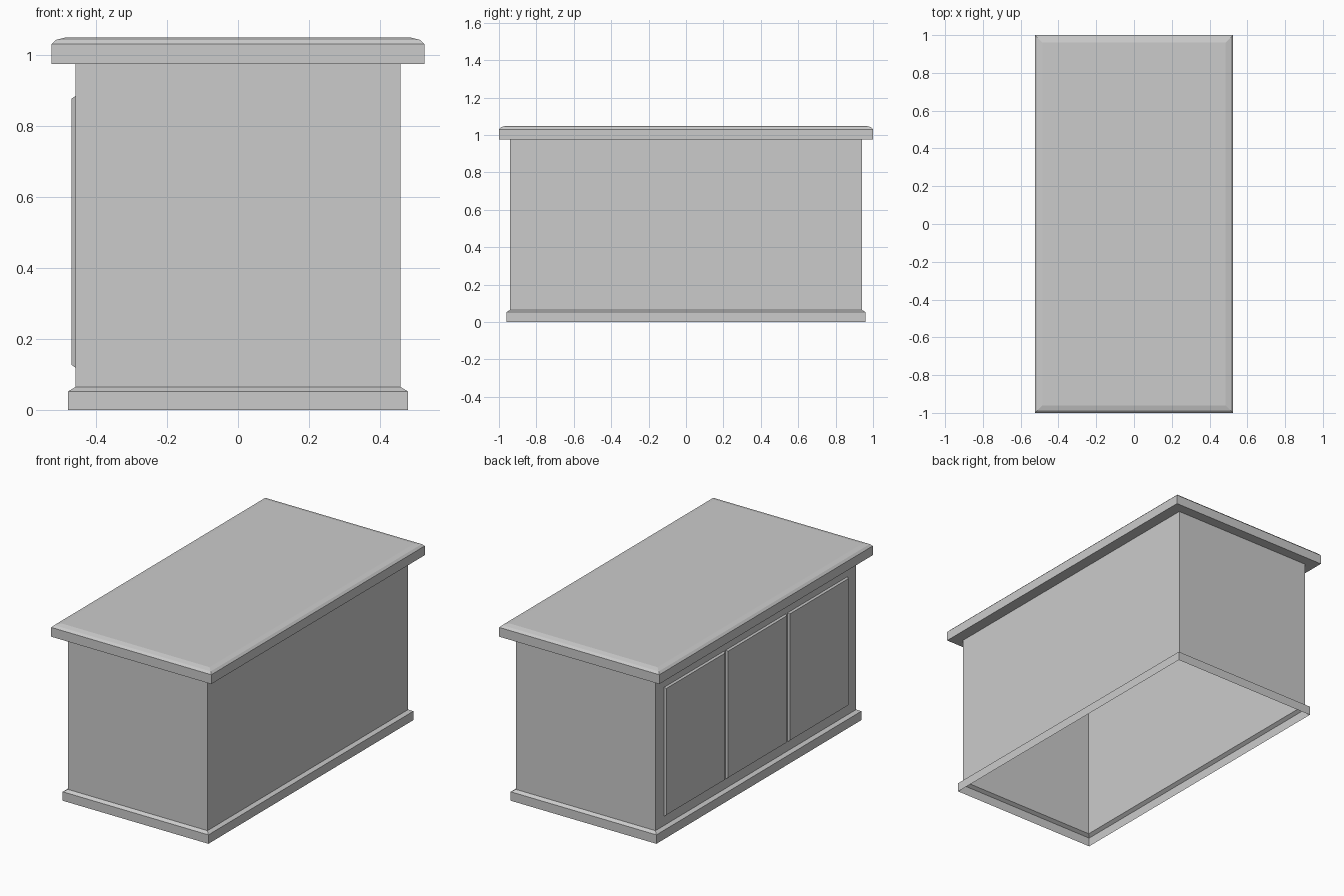
import bpy, bmesh
from mathutils import Matrix

if "Cube" in bpy.data.objects:
    bpy.data.objects.remove(bpy.data.objects["Cube"])

BODY = (0.458, 0.94)  # half width and half length of the cabinet


def shell(name, levels, cap=False, matrix=None):
    """Stack rectangles (half_x, half_y, z) into an open shell, optionally capped."""
    bm = bmesh.new()
    rings = []
    for hx, hy, z in levels:
        rings.append([bm.verts.new((sx * hx, sy * hy, z))
                      for sx, sy in ((-1, -1), (1, -1), (1, 1), (-1, 1))])
    for a, b in zip(rings, rings[1:]):
        for i in range(4):
            j = (i + 1) % 4
            bm.faces.new((a[i], a[j], b[j], b[i]))
    if cap:
        bm.faces.new(rings[-1])
    if matrix:
        bm.transform(matrix)
    mesh = bpy.data.meshes.new(name)
    bm.to_mesh(mesh)
    bm.free()
    obj = bpy.data.objects.new(name, mesh)
    bpy.context.collection.objects.link(obj)
    return obj


# Skirting: open underneath, chamfered in to the body
shell("base_moulding", [(0.478, 0.96, 0), (0.478, 0.96, 0.053), (*BODY, 0.065)])

# Cabinet walls
shell("cabinet_body", [(*BODY, 0.065), (*BODY, 0.975)])

# Overhanging top with a softened upper edge
shell("counter_top", [(*BODY, 0.975), (0.525, 1.0, 0.975), (0.525, 1.0, 1.03),
                      (0.513, 0.988, 1.042), (0.485, 0.96, 1.049)], cap=True)

# Three raised door panels on the left (-x) side
# local x -> world z, local y -> world y, local z -> outward (-x)
for n, y in enumerate((-0.578, 0, 0.578)):
    m = Matrix(((0, 0, -1, -BODY[0]), (0, 1, 0, y), (1, 0, 0, 0.502), (0, 0, 0, 1)))
    shell(f"door_panel_{n + 1}", [(0.382, 0.282, 0), (0.375, 0.274, 0.01)],
          cap=True, matrix=m)
